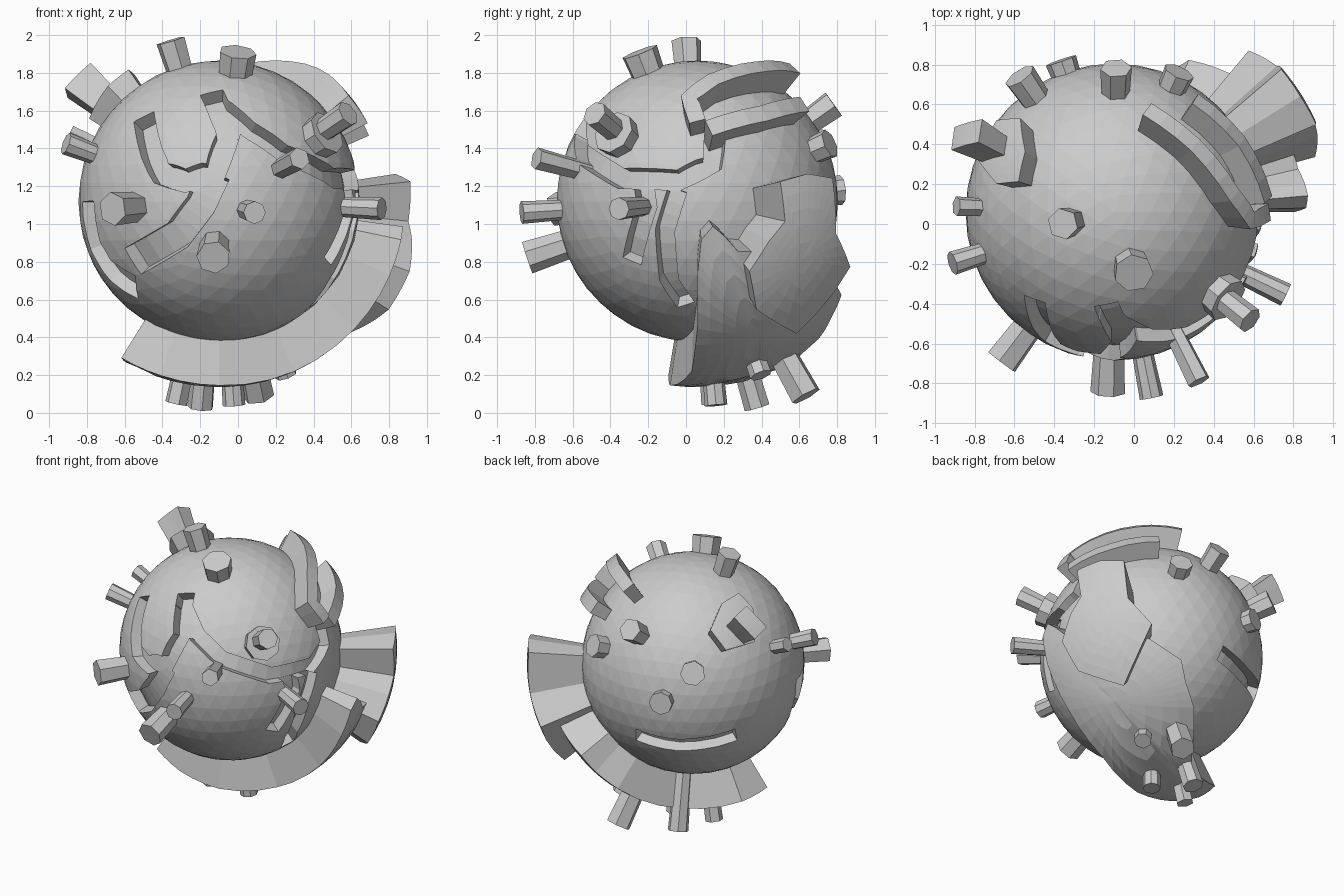
import bpy, bmesh, math
from mathutils import Vector

if "Cube" in bpy.data.objects:
    bpy.data.objects.remove(bpy.data.objects["Cube"])

C = Vector((-0.10, 0.06, 1.12))   # ball centre
R = 0.745                         # ball radius


def make(name, verts, faces):
    me = bpy.data.meshes.new(name)
    me.from_pydata([tuple(v) for v in verts], [], faces)
    bm = bmesh.new()
    bm.from_mesh(me)
    bmesh.ops.remove_doubles(bm, verts=bm.verts, dist=1e-5)
    bmesh.ops.recalc_face_normals(bm, faces=bm.faces)
    bm.to_mesh(me)
    bm.free()
    ob = bpy.data.objects.new(name, me)
    bpy.context.collection.objects.link(ob)
    return ob


def resample(pts, n, closed=False):
    pts = [Vector(p).normalized() for p in pts]
    pairs = list(zip(pts, pts[1:] + pts[:1])) if closed else list(zip(pts, pts[1:]))
    out = [a.lerp(b, i / n).normalized() for a, b in pairs for i in range(n)]
    return out if closed else out + [pts[-1]]


def ridge(name, path, w, r0, r1):
    """Wall that follows a path over the ball."""
    d = resample(path, 3)
    verts, faces = [], []
    for i, p in enumerate(d):
        t = d[min(i + 1, len(d) - 1)] - d[max(i - 1, 0)]
        s = t.cross(p).normalized() * w / 2
        verts += [C + (p + s * k).normalized() * r for k, r in ((-1, r0), (1, r0), (1, r1), (-1, r1))]
    for i in range(len(d) - 1):
        for j in range(4):
            k = (j + 1) % 4
            faces.append((i * 4 + j, i * 4 + k, i * 4 + 4 + k, i * 4 + 4 + j))
    e = len(verts) - 4
    faces += [(0, 1, 2, 3), (e, e + 1, e + 2, e + 3)]
    return make(name, verts, faces)


def plate(name, centre, outline, r0, r1, rings=5):
    """Curved slab with an outline drawn on the ball."""
    c = Vector(centre).normalized()
    b = resample(outline, 3, True)
    n = len(b)
    verts, faces = [C + c * r1], []
    for k in range(1, rings + 1):
        verts += [C + c.lerp(p, k / rings).normalized() * r1 for p in b]
    verts += [C + p * r0 for p in b] + [C + c * r0 * 0.6]
    last = len(verts) - 1
    for i in range(n):
        j = (i + 1) % n
        faces.append((0, 1 + i, 1 + j))
        for k in range(rings):
            o = 1 + k * n
            faces.append((o + i, o + j, o + n + j, o + n + i))
        o = 1 + rings * n
        faces.append((o + i, o + j, last))
    return make(name, verts, faces)


def peg(name, tip, r, sides=7, start=0.6):
    """Slightly flared peg pointing away from the ball centre."""
    tip = Vector(tip)
    d = (tip - C).normalized()
    tip = tip - d * 0.01
    u = d.orthogonal().normalized()
    v = d.cross(u)
    verts = []
    for p, rr in ((C + d * start, r * 0.82), (tip, r)):
        verts += [p + (u * math.cos(a) + v * math.sin(a)) * rr
                  for a in (2 * math.pi * i / sides for i in range(sides))]
    faces = [(i, (i + 1) % sides, sides + (i + 1) % sides, sides + i) for i in range(sides)]
    faces += [tuple(range(sides)), tuple(range(sides, 2 * sides))]
    return make(name, verts, faces)


def front(pts):
    """Front view x, z points to directions from the ball centre."""
    return [(x - C.x, -math.sqrt(max(0.01, R * R - (x - C.x) ** 2 - (z - C.z) ** 2)), z - C.z) for x, z in pts]


# ball
bpy.ops.mesh.primitive_ico_sphere_add(subdivisions=4, radius=R, location=C)
ball = bpy.context.object
ball.name = "ball"

# valleys cut into the ball
valleys = [
    (front([(-.5, 1.57), (-.46, 1.38), (-.41, 1.27), (-.28, 1.23), (-.12, 1.28), (-.05, 1.48), (-.14, 1.7)]), .17),
    (front([(-.14, 1.66), (.06, 1.5), (.25, 1.37)]) +
     [(.6, -.4, .12), (.72, -.1, .11), (.71, .08, .2), (.6, .1, .42)], .15),
    (front([(-.12, 1.27), (-.2, 1.1), (-.32, .94), (-.56, .8)]), .22),
    (front([(-.8, 1.12), (-.76, .88), (-.68, .75), (-.54, .66)]), .24),
    ([(.66, -.28, .1), (.68, -.26, -.02), (.6, -.36, -.33)], .15),
    ([(.7, -.1, .06), (.7, -.17, -.15), (.6, -.15, -.42), (.5, -.06, -.55)], .14),
    ([(-.02, .69, -.26), (-.3, .6, -.29), (-.6, .36, -.23)], .15),
]
for i, (path, w) in enumerate(valleys):
    cut = ridge("valley_cutter_%d" % i, path, w, .665 + i * .001, .9 + i * .002)
    cut.hide_render = True
    cut.hide_viewport = True
    m = ball.modifiers.new("valley_%d" % i, 'BOOLEAN')
    m.operation = 'DIFFERENCE'
    m.solver = 'EXACT'
    m.object = cut

# large raised slab under and to the right, with a second tier
plate("lower_slab", (.6, .33, -.7), [
    (.95, .02, -.2), (.95, .08, -.13), (.95, .14, -.18), (.94, .22, -.27), (.93, .36, -.28),
    (.77, .6, -.3), (.6, .72, -.4), (.38, .77, -.5), (.3, .72, -.62), (.17, .66, -.75),
    (-.1, .28, -.92), (-.46, .1, -.84), (-.5, -.12, -.8), (-.3, -.15, -.9), (0, -.14, -.95),
    (.4, -.03, -.9), (.75, 0, -.7), (.93, 0, -.4)], .68, .985)
plate("upper_tier", (.84, .52, -.28), [
    (.82, .7, .12), (.9, .56, .14), (.97, .42, .1), (.95, .44, -.1), (.97, .36, -.2), (.95, .26, -.35),
    (.86, .3, -.55), (.7, .54, -.72), (.7, .84, -.36), (.78, .7, -.16)], .68, 1.11)

# curved walls at the upper right
ridge("outer_wall", [(.16, .5, .68), (.4, .33, .7), (.58, .08, .62), (.63, -.04, .5), (.68, .0, .37)], .10, .66, .89)
ridge("inner_wall", [(.38, .53, .48), (.62, .34, .45), (.76, .06, .38)], .11, .66, .87)

# left boss with its oval peg, and right collar under the stepped peg
plate("left_boss", (-.56, .34, .52), [
    (-.64, .5, .46), (-.5, .5, .58), (-.44, .3, .66), (-.44, .14, .64), (-.54, .13, .56), (-.66, .26, .42)], .66, .86)
ridge("left_oval_peg", [(-.79, .36, .56), (-.75, .40, .66), (-.69, .42, .73)], .12, .66, 1.06)
peg("right_collar", C + Vector((.58, -.45, .37)), .12, 8)

# pegs: tip and radius
pegs = [
    ((-.36, 0, 1.98), .08), ((0, -.25, 1.92), .10), ((-.92, -.2, 1.43), .06),
    ((-.67, -.70, 1.08), .09), ((-.13, -.85, .82), .09), ((.09, -.88, 1.06), .06),
    ((.33, -.8, 1.35), .06), ((.59, -.49, 1.59), .07), ((.77, -.36, 1.08), .06),
    ((-.90, .09, 1.48), .05), ((-.58, .75, 1.43), .085),
    ((-.37, .83, 1.18), .08), ((-.09, .79, 1.64), .08), ((.23, .77, 1.43), .08),
    ((.02, .73, 1.32), .06), ((-.33, .14, .04), .06), ((-.2, .38, .02), .07),
    ((-.02, .16, .03), .06), ((.11, .64, .08), .085), ((.26, .4, .19), .06),
]
for i, (tip, r) in enumerate(pegs):
    peg("peg_%02d" % i, tip, r, 6 + i % 3)
